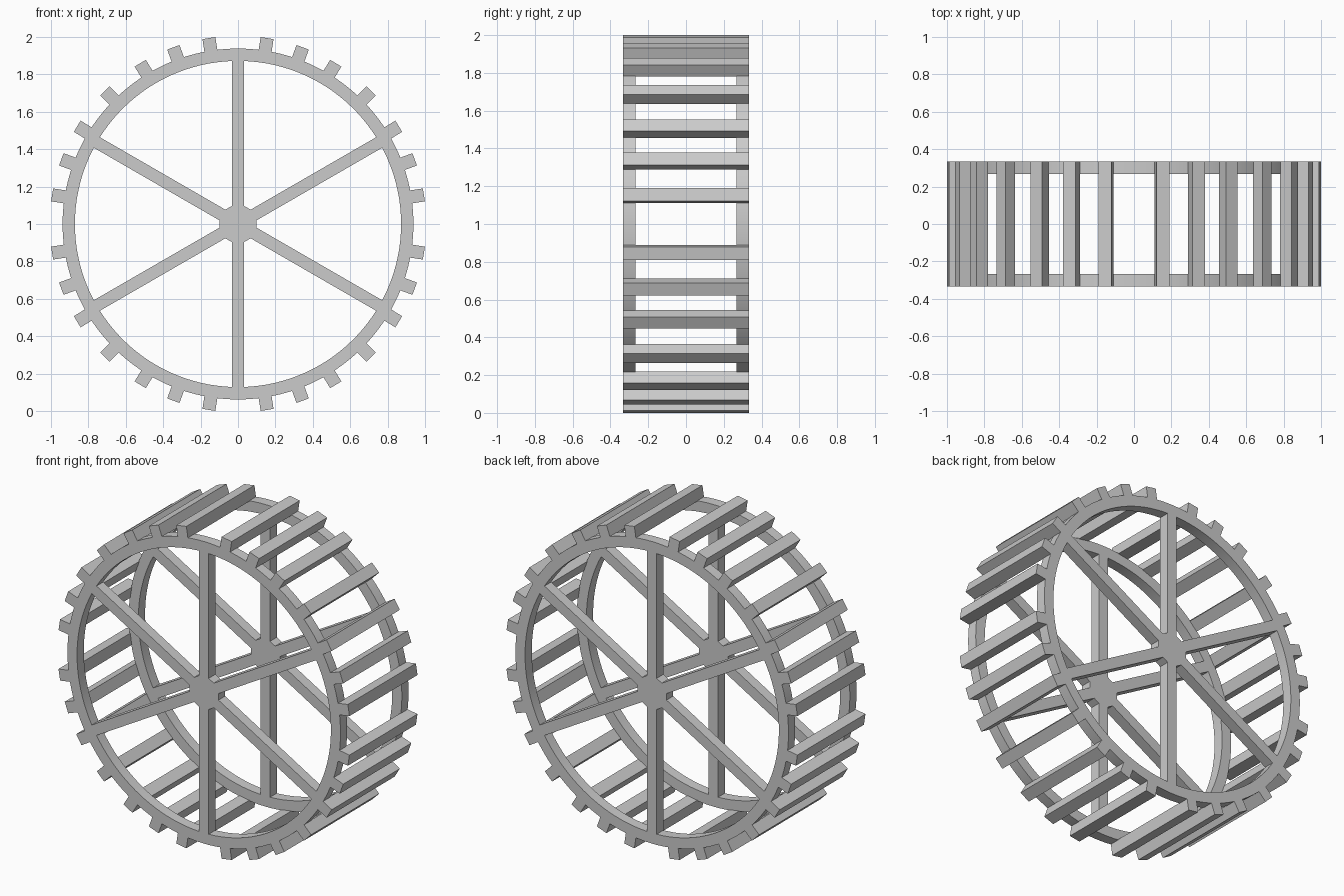
import bpy
from math import sin, cos, asin, pi, radians, sqrt
from mathutils import Matrix

if "Cube" in bpy.data.objects:
    bpy.data.objects.remove(bpy.data.objects["Cube"])

R_OUT, R_IN = 0.938, 0.872      # rim radii
HUB = 0.10                      # hexagonal hub apothem
W = 0.0325                      # half width of a spoke
HALF_Y, DEPTH = 0.334, 0.066    # half wheel width, thickness of each side
SLAT_IN, SLAT_OUT, SLAT_W = 0.934, 1.006, 0.07


def add_loop(curve, pts):
    s = curve.splines.new('POLY')
    s.points.add(len(pts) - 1)
    for p, (x, y) in zip(s.points, pts):
        p.co = (x, y, 0, 1)
    s.use_cyclic_u = True


def opening(centre):
    """Outline of the gap between two neighbouring spokes."""
    half = radians(30) - asin(W / R_IN)
    pts = [(R_IN * cos(half * (i / 10 - 1)), R_IN * sin(half * (i / 10 - 1)))
           for i in range(21)]
    v = (HUB - W / 2) / sqrt(3) - W * sqrt(3) / 2
    pts += [(HUB, v), (HUB, -v)]
    c, s = cos(centre), sin(centre)
    return [(x * c - y * s, x * s + y * c) for x, y in pts]


def side_wheel(name, y):
    """Rim, six spokes and hub as one flat plate with openings."""
    cu = bpy.data.curves.new(name, 'CURVE')
    cu.dimensions = '2D'
    cu.fill_mode = 'BOTH'
    cu.extrude = DEPTH / 2
    add_loop(cu, [(R_OUT * cos(2 * pi * i / 128), R_OUT * sin(2 * pi * i / 128))
                  for i in range(128)])
    for k in range(6):
        add_loop(cu, opening(k * pi / 3))
    ob = bpy.data.objects.new(name, cu)
    bpy.context.collection.objects.link(ob)
    ob.location = (0, y, 1)
    ob.rotation_euler = (pi / 2, 0, 0)
    bpy.ops.object.select_all(action='DESELECT')
    ob.select_set(True)
    bpy.context.view_layer.objects.active = ob
    bpy.ops.object.convert(target='MESH')
    bpy.ops.object.shade_smooth_by_angle(angle=radians(20))


def slat(name, angle):
    """Paddle board spanning both rims."""
    bpy.ops.mesh.primitive_cube_add(size=1)
    ob = bpy.context.object
    ob.name = name
    r = (SLAT_IN + SLAT_OUT) / 2
    ob.matrix_world = (Matrix.Translation((r * cos(angle), 0, 1 + r * sin(angle)))
                       @ Matrix.Rotation(-angle, 4, 'Y')
                       @ Matrix.Diagonal((SLAT_OUT - SLAT_IN, 2 * HALF_Y, SLAT_W, 1)))


# Two spoked sides
side_wheel("front_spoked_rim", -(HALF_Y - DEPTH / 2))
side_wheel("back_spoked_rim", HALF_Y - DEPTH / 2)

# Seven paddle slats in each quadrant
n = 0
for quadrant in range(4):
    for a in (8.9, 20.1, 31.3, 45, 58.7, 69.9, 81.1):
        n += 1
        slat(f"paddle_slat_{n}", radians(a + 90 * quadrant))
